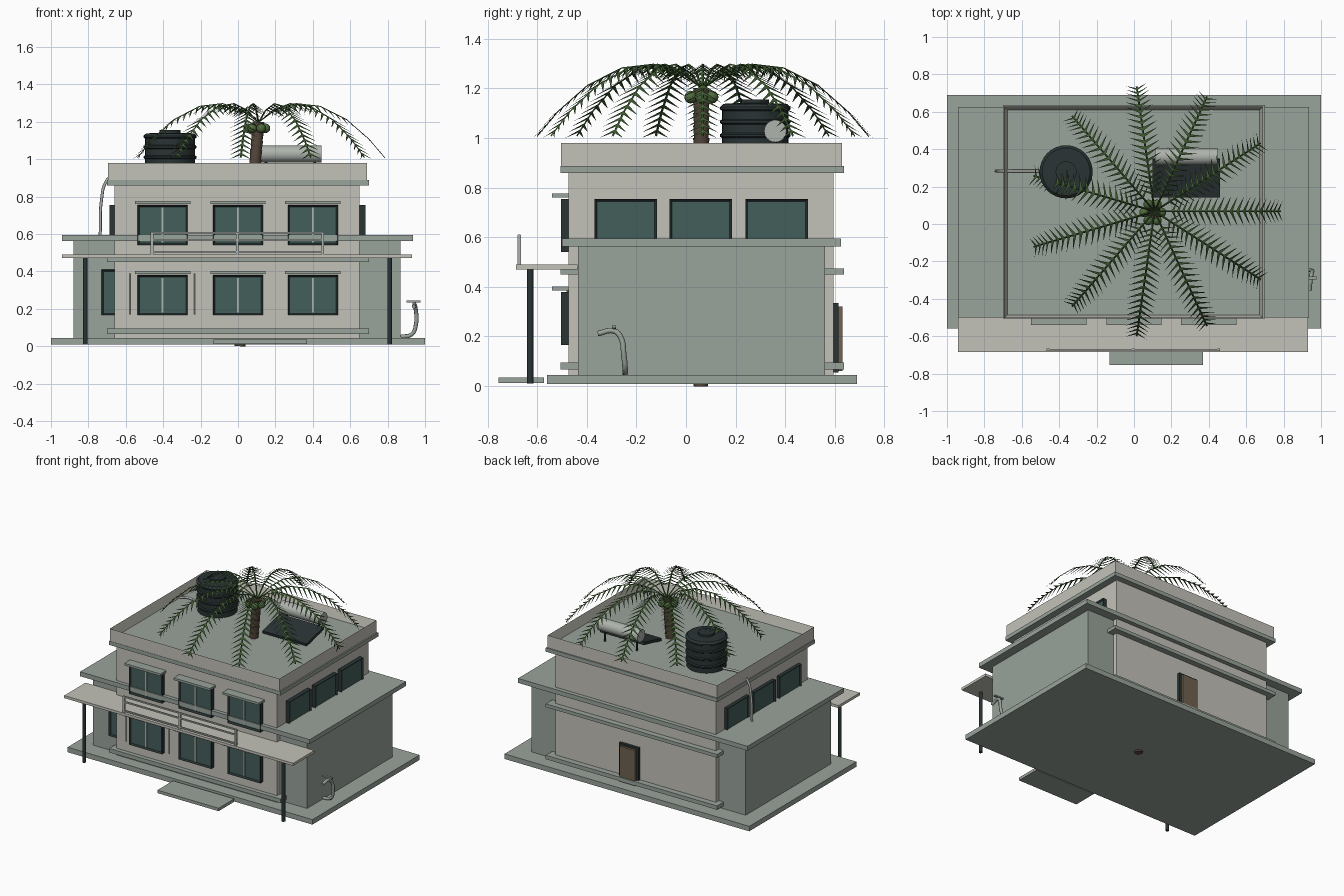
import bpy, bmesh, math
from mathutils import Vector

if "Cube" in bpy.data.objects:
    bpy.data.objects.remove(bpy.data.objects["Cube"])


def material(name, rgb):
    lin = [((c / 255 + 0.055) / 1.055) ** 2.4 for c in rgb] + [1]
    m = bpy.data.materials.new(name)
    m.use_nodes = True
    m.diffuse_color = lin
    m.node_tree.nodes["Principled BSDF"].inputs["Base Color"].default_value = lin
    return m


WALL = material("cream plaster", (195, 194, 185))
GREY = material("grey green concrete", (153, 163, 155))
GLASS = material("teal glass", (67, 94, 91))
DARK = material("dark charcoal", (42, 51, 52))
PALE = material("pale metal", (174, 179, 172))
TRUNK = material("trunk brown", (88, 74, 62))
DOOR = material("door brown", (112, 98, 80))
LEAF = material("palm green", (60, 88, 47))
NUT = material("coconut green", (78, 106, 62))


def finish(name, bm, *mats, smooth=False):
    me = bpy.data.meshes.new(name)
    bm.to_mesh(me)
    bm.free()
    ob = bpy.data.objects.new(name, me)
    bpy.context.collection.objects.link(ob)
    for m in mats:
        me.materials.append(m)
    if smooth:
        bpy.ops.object.select_all(action='DESELECT')
        ob.select_set(True)
        bpy.context.view_layer.objects.active = ob
        bpy.ops.object.shade_smooth_by_angle()
    return ob


def cuboid(bm, x, y, z):
    verts = bmesh.ops.create_cube(bm, size=1)["verts"]
    for v in verts:
        v.co = Vector([(a + b) / 2 + c * (b - a) for c, (a, b) in zip(v.co, (x, y, z))])


def box(name, x, y, z, mat):
    bm = bmesh.new()
    cuboid(bm, x, y, z)
    return finish(name, bm, mat)


def rod(name, a, b, r, mat, r2=None, sides=16):
    a, b = Vector(a), Vector(b)
    bm = bmesh.new()
    bmesh.ops.create_cone(bm, cap_ends=True, segments=sides, radius1=r,
                          radius2=r if r2 is None else r2, depth=(b - a).length)
    ob = finish(name, bm, mat, smooth=True)
    ob.rotation_euler = (b - a).to_track_quat('Z', 'Y').to_euler()
    ob.location = (a + b) / 2
    return ob


def pipe(name, pts, r, mat):
    cu = bpy.data.curves.new(name, 'CURVE')
    cu.dimensions = '3D'
    cu.bevel_depth = r
    cu.bevel_resolution = 2
    cu.use_fill_caps = True
    sp = cu.splines.new('BEZIER')
    sp.bezier_points.add(len(pts) - 1)
    for p, co in zip(sp.bezier_points, pts):
        p.co = co
        p.handle_left_type = p.handle_right_type = 'AUTO'
    cu.materials.append(mat)
    bpy.context.collection.objects.link(bpy.data.objects.new(name, cu))


def window(name, x, y, z, facing):
    """Dark frame with the outward face inset and recessed as glass."""
    bm = bmesh.new()
    cuboid(bm, x, y, z)
    bm.normal_update()
    pane = [f for f in bm.faces if f.normal.dot(Vector(facing)) > 0.9]
    bmesh.ops.inset_region(bm, faces=pane, thickness=0.014, depth=0)
    bmesh.ops.translate(bm, verts=pane[0].verts, vec=Vector(facing) * -0.01)
    pane[0].material_index = 1
    finish(name, bm, DARK, GLASS)


# Ground slab, step and building masses
box("base_slab", (-1, 1), (-0.56, 0.69), (0.008, 0.045), GREY)
box("entrance_step", (-0.13, 0.37), (-0.755, -0.573), (0.013, 0.035), GREY)
box("main_block", (-0.66, 0.65), (-0.473, 0.594), (0.045, 0.87), WALL)
box("side_wings", (-0.88, 0.87), (-0.436, 0.56), (0.045, 0.562), GREY)
box("floor_slab", (-0.94, 0.935), (-0.5, 0.625), (0.562, 0.595), GREY)

# Horizontal bands around the main block
for name, z in (("plinth_band", (0.066, 0.095)), ("middle_band", (0.45, 0.475)),
                ("cornice", (0.86, 0.888))):
    box(name, (-0.70, 0.70), (-0.505, 0.637), z, GREY)

# Parapet as an open-topped tray with the roof as its floor
bm = bmesh.new()
cuboid(bm, (-0.695, 0.69), (-0.503, 0.628), (0.888, 0.98))
bm.normal_update()
top = [f for f in bm.faces if f.normal.z > 0.9]
bmesh.ops.inset_region(bm, faces=top, thickness=0.025, depth=0)
bmesh.ops.translate(bm, verts=top[0].verts, vec=(0, 0, -0.07))
top[0].material_index = 1
finish("parapet_and_roof", bm, WALL, GREY)

# Front windows with mullions and sunshades
for floor, z0 in (("lower", 0.166), ("upper", 0.541)):
    for i, x in enumerate((-0.403, 0, 0.4)):
        tag = f"{floor}_{i + 1}"
        window("front_window_" + tag, (x - 0.134, x + 0.134), (-0.503, -0.46),
               (z0, z0 + 0.214), (0, -1, 0))
        box("mullion_" + tag, (x - 0.005, x + 0.005), (-0.5, -0.49),
            (z0 + 0.014, z0 + 0.2), PALE)
        box("sunshade_" + tag, (x - 0.148, x + 0.148), (-0.54, -0.46),
            (z0 + 0.22, z0 + 0.236), GREY)

# Side windows, mirrored left and right
for side, x in (("left", (0.64, 0.682)), ("right", (-0.687, -0.65))):
    for i, y in enumerate((-0.243, 0.06, 0.365)):
        window(f"{side}_window_{i + 1}", x, (y - 0.126, y + 0.126), (0.541, 0.755),
               (1 if side == "left" else -1, 0, 0))
window("wing_window", (-0.73, -0.6), (-0.466, -0.43), (0.166, 0.41), (0, -1, 0))

# Back door
box("door_frame", (-0.04, 0.117), (0.58, 0.614), (0.055, 0.335), DARK)
box("door_leaf", (-0.025, 0.102), (0.6, 0.631), (0.06, 0.32), DOOR)

# Canopy, posts, and balcony railing
box("canopy", (-0.94, 0.93), (-0.685, -0.437), (0.471, 0.49), WALL)
for i, x in enumerate((-0.817, 0.811)):
    rod(f"canopy_post_{i + 1}", (x, -0.628, 0.01), (x, -0.628, 0.475), 0.013, DARK)
for i, x in enumerate((-0.46, -0.003, 0.453)):
    box(f"rail_post_{i + 1}", (x - 0.007, x + 0.007), (-0.679, -0.665), (0.485, 0.61), PALE)
for i, z in enumerate((0.503, 0.568, 0.606)):
    box(f"rail_bar_{i + 1}", (-0.465, 0.459), (-0.677, -0.667), (z - 0.005, z + 0.005), PALE)

# Wall conduits, drain pipe and yard tap
for i, x in enumerate((-0.58, -0.23)):
    rod(f"conduit_{i + 1}", (x, -0.478, 0.17), (x, -0.478, 0.39), 0.004, PALE, sides=8)
pipe("drain_pipe", [(-0.5, 0.283, 0.925), (-0.66, 0.283, 0.92), (-0.705, 0.283, 0.88),
                    (-0.73, 0.283, 0.78), (-0.737, 0.283, 0.595)], 0.008, PALE)
pipe("tap_pipe", [(0.87, -0.245, 0.05), (0.93, -0.245, 0.065), (0.952, -0.25, 0.12),
                  (0.95, -0.265, 0.2), (0.945, -0.29, 0.222), (0.94, -0.355, 0.212)], 0.011, GREY)
rod("tap_stem", (0.945, -0.29, 0.22), (0.945, -0.29, 0.24), 0.008, DARK)
box("tap_handle", (0.9, 0.975), (-0.298, -0.282), (0.234, 0.244), GREY)

# Ribbed water tank
bm = bmesh.new()
profile = [(0, 0.91)]
for k in range(4):
    z = 0.91 + k * 0.055
    profile += [(0.134, z), (0.134, z + 0.035), (0.142, z + 0.041), (0.142, z + 0.05)]
profile += [(0.128, 1.138), (0.056, 1.141), (0.056, 1.156), (0, 1.156)]
ring = [bm.verts.new((r, 0, z)) for r, z in profile]
edges = [bm.edges.new(p) for p in zip(ring, ring[1:])]
bmesh.ops.spin(bm, geom=ring + edges, axis=(0, 0, 1), cent=(0, 0, 0),
               angle=math.tau, steps=32)
bmesh.ops.remove_doubles(bm, verts=bm.verts, dist=0.0005)
bmesh.ops.recalc_face_normals(bm, faces=bm.faces)
finish("water_tank", bm, DARK, smooth=True).location = (-0.363, 0.279, 0)

# Solar water heater
panel = box("solar_panel", (-0.18, 0.18), (-0.105, 0.105), (-0.01, 0.01), DARK)
panel.location = (0.28, 0.245, 0.945)
panel.rotation_euler.x = math.radians(13)
rod("heater_tank", (0.113, 0.36, 1.028), (0.447, 0.36, 1.028), 0.045, PALE, sides=24)
for i, x in enumerate((0.15, 0.41)):
    rod(f"heater_leg_{i + 1}", (x, 0.36, 0.905), (x, 0.36, 1.0), 0.007, DARK, sides=8)

# Palm trunk in flared segments, with coconuts
foot, crown = Vector((0.01, 0.06, 0)), Vector((0.11, 0.062, 1.2))
for k in range(24):
    a, b = foot.lerp(crown, k / 24), foot.lerp(crown, (k + 1) / 24)
    rod(f"trunk_segment_{k + 1}", a, b, 0.029, TRUNK, 0.033, sides=12)
for k in range(6):
    t = k * math.tau / 6
    bm = bmesh.new()
    bmesh.ops.create_icosphere(bm, subdivisions=2, radius=0.026)
    nut = finish(f"coconut_{k + 1}", bm, NUT, smooth=True)
    nut.location = (0.1 + 0.047 * math.cos(t), 0.062 + 0.05 * math.sin(t), 1.165)

# Palm fronds: arched midrib with drooping triangular leaflets
ARCH = [(0, 1.2), (0.09, 1.265), (0.2, 1.3), (0.33, 1.285), (0.47, 1.215), (0.59, 1.11), (0.675, 1.01)]


def arch(t):
    s = min(t, 0.9999) * (len(ARCH) - 1)
    i = int(s)
    return Vector((ARCH[i][0], 0, ARCH[i][1])).lerp(
        Vector((ARCH[i + 1][0], 0, ARCH[i + 1][1])), s - i)


bm = bmesh.new()
N = 24
for k in range(N):
    p, q = arch(k / N), arch((k + 1) / N)
    for s in (-1, 1):
        w = Vector((0, s * 0.005, -0.005))
        bm.faces.new([bm.verts.new(c) for c in (p, q, q + w, p + w)])
        if k > 3:
            size = 0.65 + 0.35 * math.sin(math.pi * k / N)
            tip = p + Vector((0.045, s * 0.082, -0.05)) * size
            along = (q - p) * 0.5
            bm.faces.new([bm.verts.new(c) for c in (p, p + along, tip)])
frond = finish("frond_1", bm, LEAF)
for k in range(11):
    ob = frond if k == 0 else bpy.data.objects.new(f"frond_{k + 1}", frond.data)
    if k:
        bpy.context.collection.objects.link(ob)
    ob.location = (0.11, 0.068, 0)
    ob.rotation_euler.z = k * math.tau / 11
